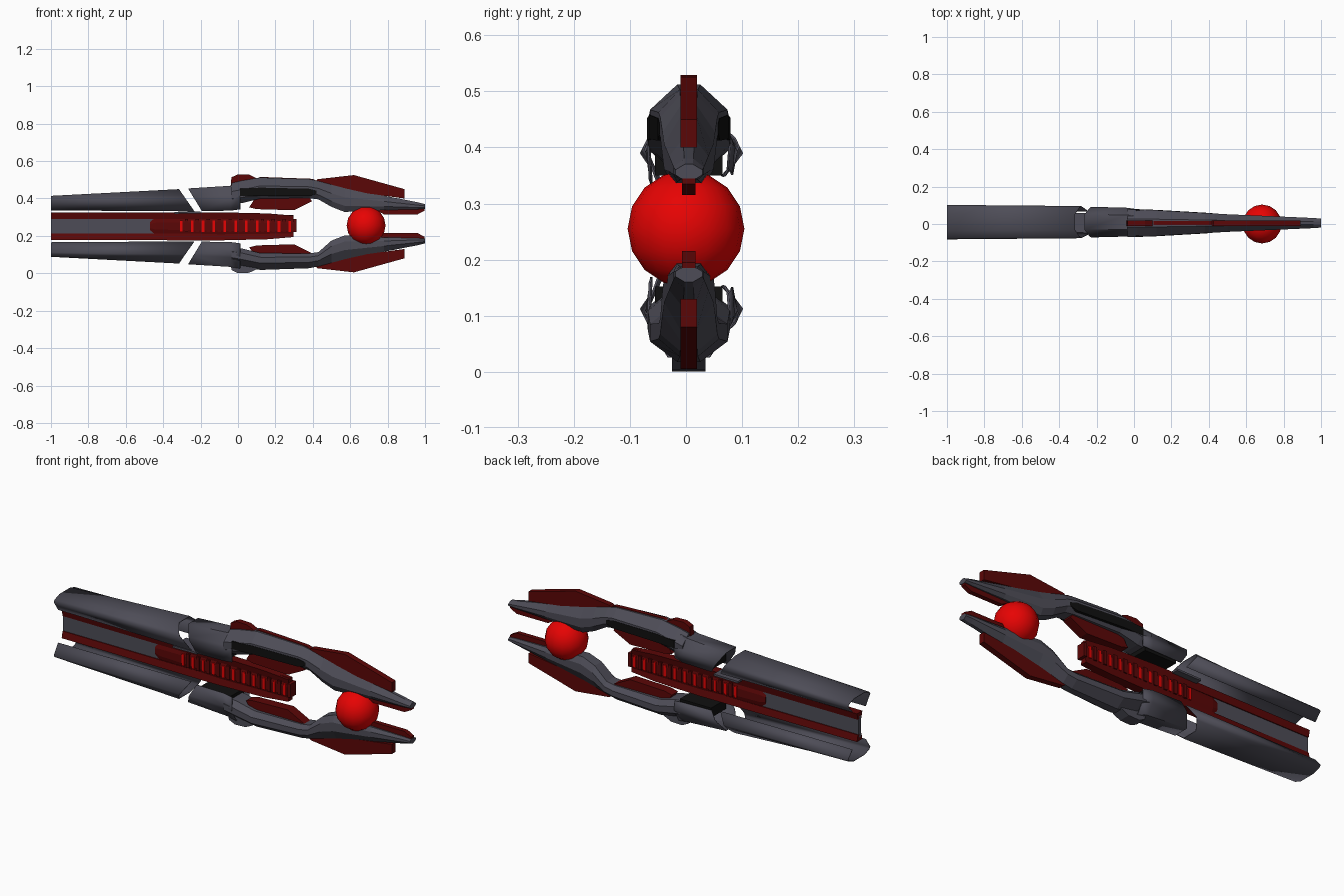
import bpy, bmesh, math

if "Cube" in bpy.data.objects:
    bpy.data.objects.remove(bpy.data.objects["Cube"])

YC = 0.005      # centre line in y
ZM = 0.265      # mirror plane of the prongs
ZR = 0.251      # mirror plane of the rear covers, collars, grips and barrel


def material(name, rgb):
    m = bpy.data.materials.new(name)
    m.diffuse_color = (*rgb, 1)
    m.use_nodes = True
    m.node_tree.nodes["Principled BSDF"].inputs["Base Color"].default_value = m.diffuse_color
    return m


GREY = material("gunmetal grey", (0.075, 0.073, 0.095))
DARK_RED = material("dark red", (0.105, 0.002, 0.002))
RED = material("bright red", (0.8, 0.001, 0.001))
BLACK = material("black", (0.005, 0.005, 0.005))


def loft(name, rings, mat, closed=True, mirror=None, thick=0):
    """Skin a list of rings (each a list of x, y, z points), optionally mirrored in z."""
    bm = bmesh.new()
    rows = [[bm.verts.new((x, y + YC, 2 * mirror - z if mirror else z)) for x, y, z in r] for r in rings]
    n = len(rows[0])
    for a, b in zip(rows, rows[1:]):
        for i in range(n if closed else n - 1):
            j = (i + 1) % n
            bm.faces.new((a[i], a[j], b[j], b[i]))
    if closed:
        bm.faces.new(rows[0])
        bm.faces.new(rows[-1])
    bmesh.ops.recalc_face_normals(bm, faces=bm.faces[:])
    me = bpy.data.meshes.new(name)
    bm.to_mesh(me)
    bm.free()
    me.materials.append(mat)
    ob = bpy.data.objects.new(name, me)
    bpy.context.collection.objects.link(ob)
    if thick:
        s = ob.modifiers.new("sheet", "SOLIDIFY")
        s.thickness = thick
        s.offset = 0
    return ob


def plate(name, outline, half, mat, mirror=None):
    """Side outline in x, z, extruded across y."""
    return loft(name, [[(x, y, z) for x, z in outline] for y in (-half, half)], mat, mirror=mirror)


def box_ring(x, w, z0, z1, w2=None):
    w2 = w if w2 is None else w2
    return [(x, -w, z0), (x, w, z0), (x, w2, z1), (x, -w2, z1)]


def channel_ring(x, w, zt, zb, lip, corner, slant=0, dy=0.005):
    """Open angular channel; slant pushes lower points along x."""
    h = zt - zb
    pts = [(-lip * w, zb), (-w, zb + corner * h), (-.92 * w, zb + (corner + .12) * h), (-.5 * w, zt),
           (.5 * w, zt), (.92 * w, zb + (corner + .12) * h), (w, zb + corner * h), (lip * w, zb + .15 * h)]
    return [(x + slant * (zt - z), y + dy, z) for y, z in pts]


def body_ring(x, w, zt, zb):
    h = zt - zb
    return [(x, -.3 * w, zt), (x, .3 * w, zt), (x, w, zt - .4 * h), (x, w, zt - .75 * h),
            (x, .6 * w, zb), (x, -.6 * w, zb), (x, -w, zt - .75 * h), (x, -w, zt - .4 * h)]


for side, rear, fore in (("upper", None, None), ("lower", ZR, ZM)):
    # long rear cover and the collar in front of the slanted gap
    cover = loft(side + "_rear_cover",
                 [channel_ring(-1, .09, .412, .337, .6, .7), channel_ring(-.315, .084, .448, .332, .7, .6, .7)],
                 GREY, False, rear, .004)
    collar = loft(side + "_collar",
                  [channel_ring(-.265, .08, .452, .333, .9, .5, .6), channel_ring(-.04, .075, .466, .335, .95, .5),
                   channel_ring(.012, .073, .475, .342, .95, .5, 0, 0)], GREY, False, rear, .004)
    for ob in (cover, collar):
        bpy.context.view_layer.objects.active = ob
        ob.select_set(True)
        bpy.ops.object.shade_smooth_by_angle(angle=math.radians(35))
        ob.select_set(False)
    # dark filling inside the collar
    loft(side + "_collar_core", [box_ring(-.19, .06, .35, .40), box_ring(-.01, .06, .35, .43)], BLACK, mirror=rear)
    # tapering prong; the lower one is slimmer at its root
    d = .022 if fore else 0
    loft(side + "_prong", [body_ring(*s) for s in (
        (-.035, .074, .482, .370 + d), (.02, .073, .495, .375 + d), (.12, .069, .512, .400 + d),
        (.38, .054, .503, .402 + d), (.43, .051, .493, .395 + d), (.50, .047, .475, .355),
        (.57, .044, .458, .328), (.78, .035, .415, .338), (.96, .027, .38, .342),
        (1.0, .024, .37, .345))], GREY, mirror=fore)
    # ridge block at the start of the prong
    plate(side + "_ridge_cap", [(-.04, .46), (-.035, .513), (0, .529), (.06, .527), (.10, .508), (.12, .49)],
          .03 if fore else .015, GREY if fore else DARK_RED, fore)
    # outer fin, inner grip and tip plate
    plate(side + "_outer_fin", [(.40, .48), (.425, .503), (.62, .525), (.89, .45), (.89, .40), (.6, .44)],
          .015, DARK_RED, fore)
    plate(side + "_inner_grip", [(.06, .353), (.10, .415), (.38, .41), (.395, .385), (.30, .337), (.10, .343)],
          .025, DARK_RED, rear - .005 if rear else None)
    plate(side + "_tip_plate", [(.70, .36), (.78, .315), (.96, .315), (.998, .335), (.998, .355)],
          .012, DARK_RED, fore)

# red spine line and dark side panels of the upper prong
plate("upper_spine", [(.08, .50), (.12, .515), (.40, .505), (.45, .48)], .010, DARK_RED)
loft("upper_dark_panel", [box_ring(.012, .0745, .412, .452), box_ring(.12, .0705, .415, .458),
                          box_ring(.38, .0555, .412, .452), box_ring(.42, .0525, .425, .442)], BLACK)

# thin central barrel: grey core, bridge under the gap, two red rails, front receiver
loft("barrel_core", [box_ring(-1, .010, .195, .305), box_ring(-.3, .010, .2, .305)], GREY)
loft("gap_bridge", [box_ring(-.34, .055, .318, .328), box_ring(-.2, .055, .320, .330)], GREY)
for name, mirror in (("top_rail", None), ("bottom_rail", ZR)):
    loft(name, [box_ring(-1, .014, .290, .324, .022), box_ring(-.1, .016, .29, .326, .024),
                box_ring(.16, .014, .285, .320, .022), box_ring(.298, .012, .28, .308, .018)], DARK_RED,
         mirror=mirror)
loft("receiver", [body_ring(-.47, .014, .29, .225), body_ring(-.44, .018, .312, .208),
                  body_ring(-.1, .022, .325, .195), body_ring(.298, .018, .311, .198)], DARK_RED)

# glowing ribs through the receiver
for i in range(11):
    x = -.31 + i * .058
    w = .0245 - .002 * max(0, i - 3) / 7
    plate("glow_rib_%02d" % (i + 1), [(x, .222), (x + .014, .222), (x + .014, .282), (x, .282)], w, RED)
    plate("rib_ridge_%02d" % (i + 1), [(x + .026, .22), (x + .044, .22), (x + .044, .29), (x + .026, .29)],
          w + .001, DARK_RED)

# energy ball held between the prongs
bpy.ops.mesh.primitive_uv_sphere_add(segments=16, ring_count=8, radius=.104, location=(.685, 0, .255))
ball = bpy.context.object
ball.name = "energy_ball"
ball.data.materials.append(RED)
bpy.ops.object.shade_smooth()
